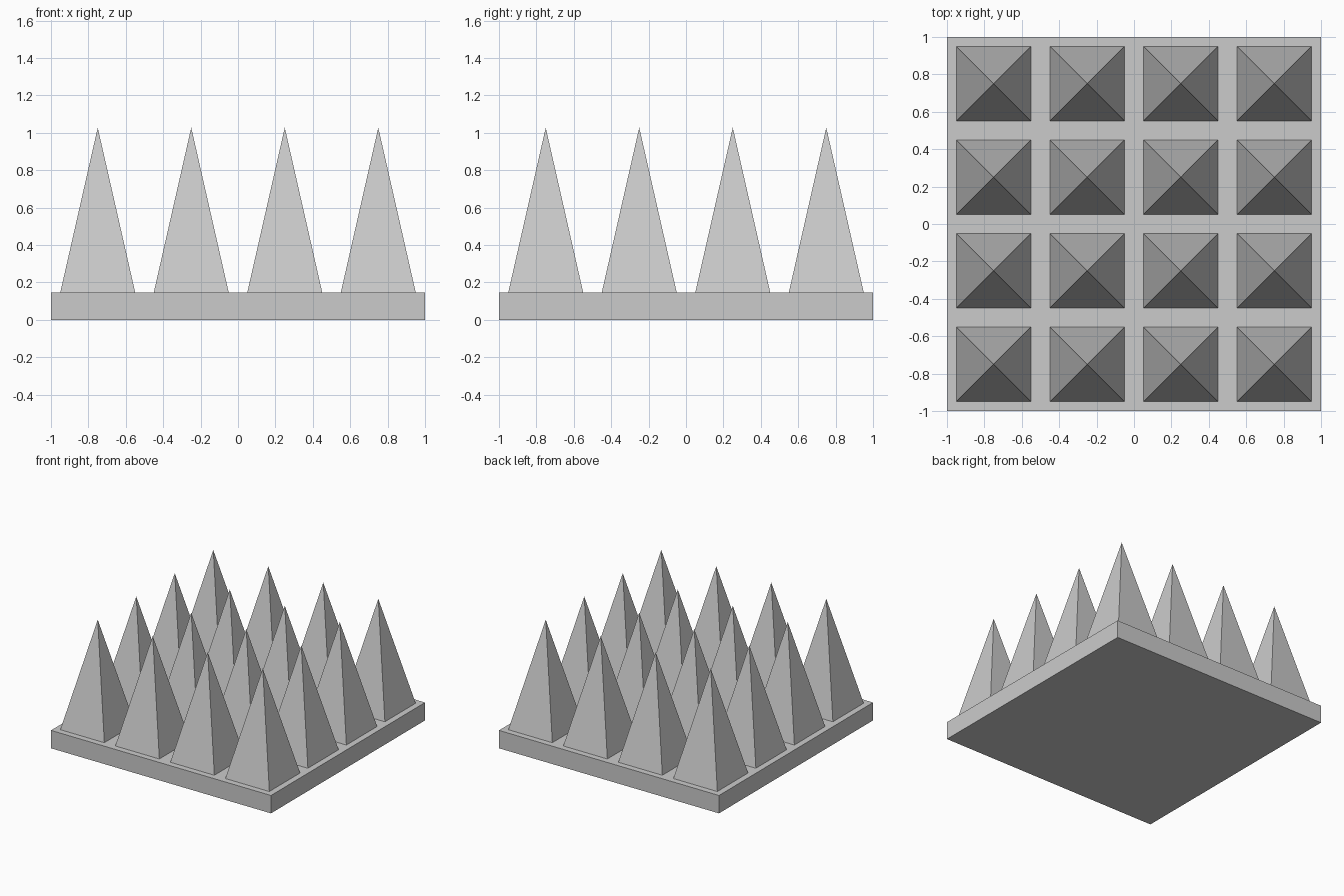
import bpy
from math import pi, sqrt

if "Cube" in bpy.data.objects:
    bpy.data.objects.remove(bpy.data.objects["Cube"])

PLATE_H = 0.147
SPIKE_H = 0.88
SPIKE_W = 0.40
PITCH = 0.5

# Square base plate
bpy.ops.mesh.primitive_cube_add(size=1, location=(0, 0, PLATE_H / 2))
plate = bpy.context.object
plate.name = "base_plate"
plate.scale = (2, 2, PLATE_H)
bpy.ops.object.transform_apply(location=False, rotation=False, scale=True)

# 4 x 4 grid of four-sided pyramid spikes
for row in range(4):
    for col in range(4):
        bpy.ops.mesh.primitive_cone_add(
            vertices=4, radius1=SPIKE_W / sqrt(2), radius2=0, depth=SPIKE_H,
            location=((col - 1.5) * PITCH, (row - 1.5) * PITCH, PLATE_H + SPIKE_H / 2),
            rotation=(0, 0, pi / 4))
        bpy.context.object.name = f"spike_{row + 1}_{col + 1}"
